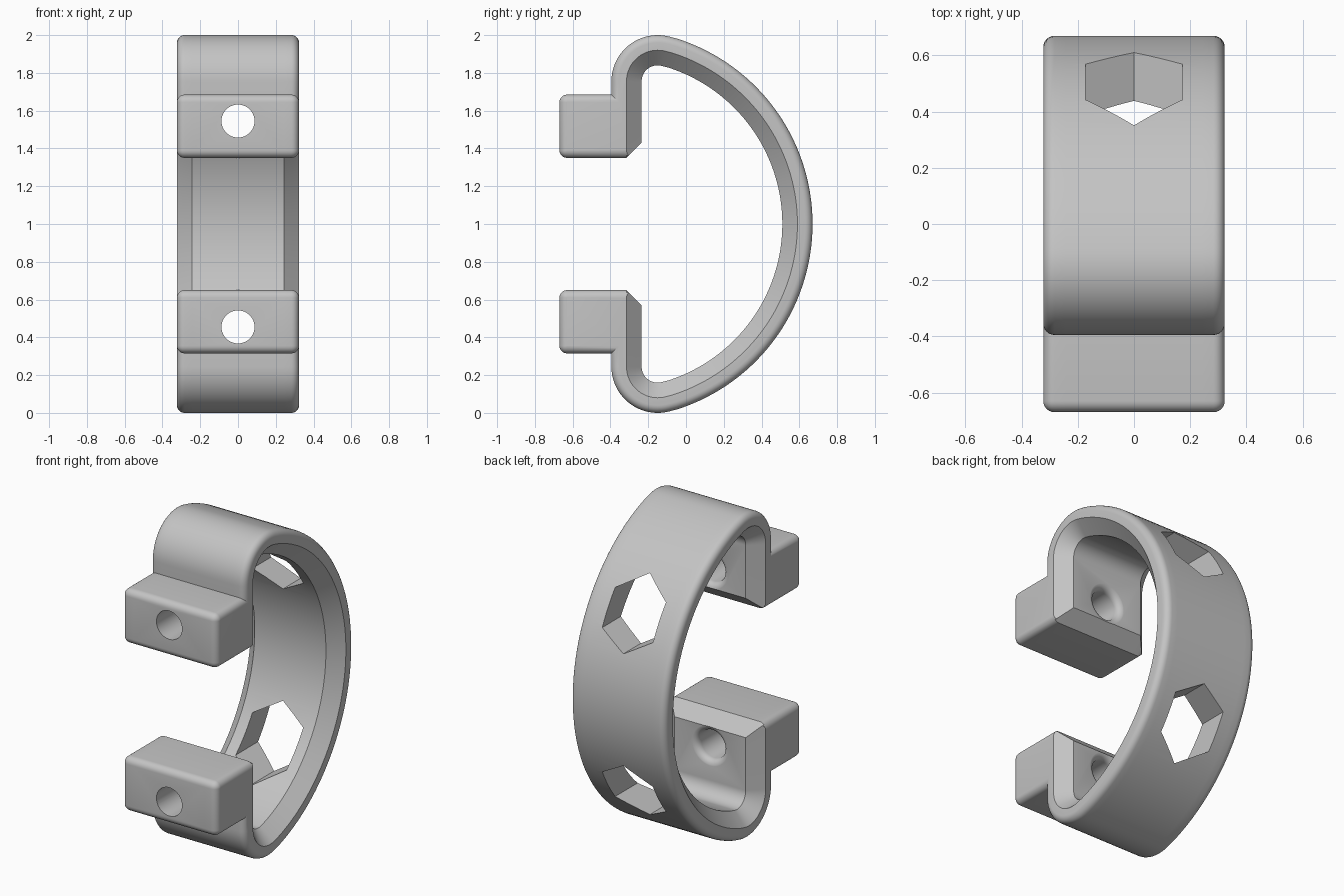
import bpy, bmesh
from math import sin, cos, pi, atan2, radians

if "Cube" in bpy.data.objects:
    bpy.data.objects.remove(bpy.data.objects["Cube"])

HALF_W = 0.323      # half the band width
FILLET = 0.04       # rounding of the outer rim
WALL = 0.16         # wall thickness in the middle
RIM = 0.08          # wall thickness left at the side faces
HOLE_Z = 1.545      # height of the upper holes
CROWN_Y, CROWN_Z, CROWN_R = -0.15, 1.755, 0.245
BACK_Y, BACK_R = -0.36, 1.03
JOIN = atan2(CROWN_Z - 1, CROWN_Y - BACK_Y)

grey = bpy.data.materials.new("Grey Plastic")
grey.use_nodes = True
colour = (0.55, 0.55, 0.55, 1)
grey.diffuse_color = colour
grey.node_tree.nodes["Principled BSDF"].inputs["Base Color"].default_value = colour


def arc(cy, cz, r, start, end, steps):
    angles = [start + (end - start) * i / steps for i in range(steps + 1)]
    return [(cy + r * cos(a), cz + r * sin(a)) for a in angles]


def band(inset):
    """Upper half of the band, offset inwards: crown arc, then back arc."""
    crown = arc(CROWN_Y, CROWN_Z, CROWN_R - inset, pi, JOIN, 20)
    return crown + arc(BACK_Y, 1, BACK_R - inset, JOIN, 0, 32)[1:]


def mirrored(half):
    return half + [(y, 2 - z) for y, z in reversed(half[:-1])]


def section(inset, wall):
    """Closed side profile, with the rim inset and the given wall thickness."""
    front = CROWN_Y - CROWN_R
    r = max(FILLET - inset, 0.001)
    outer = [(front + RIM, 1.35 + inset)]
    outer += arc(-0.63, 1.39, r, -pi / 2, -pi, 6)
    outer += arc(-0.63, 1.645, r, pi, pi / 2, 6)
    outer += [(front + inset, 1.685 - inset)] + band(inset)
    tip = max(1.35 + wall - RIM, 1.35 + inset + 0.001)
    inner = [(front + wall, tip)] + band(wall)
    return mirrored(outer) + mirrored(inner)[::-1]


def finish(bm, name):
    bmesh.ops.recalc_face_normals(bm, faces=bm.faces)
    mesh = bpy.data.meshes.new(name)
    bm.to_mesh(mesh)
    bm.free()
    mesh.materials.append(grey)
    obj = bpy.data.objects.new(name, mesh)
    bpy.context.collection.objects.link(obj)
    return obj


def loft(name, rings):
    """Skin a stack of equal-length rings of points and cap both ends."""
    bm = bmesh.new()
    rows = [[bm.verts.new(p) for p in ring] for ring in rings]
    n = len(rows[0])
    for a, b in zip(rows, rows[1:]):
        for i in range(n):
            j = (i + 1) % n
            bm.faces.new((a[i], a[j], b[j], b[i]))
    bm.faces.new(rows[0])
    bm.faces.new(rows[-1][::-1])
    return finish(bm, name)


# Clamp body: side profile lofted across the width, rounded outside, bevelled inside
layers = [(HALF_W - RIM, 0)]
for i in range(7):
    a = pi / 2 * i / 6
    layers.append((HALF_W - FILLET + FILLET * sin(a), FILLET * (1 - cos(a))))
layers = [(-x, d) for x, d in reversed(layers)] + layers
clamp = loft("clamp_band", [
    [(x, y, z) for y, z in section(d, RIM + min(HALF_W - abs(x), WALL - RIM))]
    for x, d in layers])


# Hole cutters: prisms along y, given as (y, radius) stations
def cutter(name, z, sides, stations):
    return loft(name, [[(r * sin(2 * pi * k / sides), y, z + r * cos(2 * pi * k / sides))
                        for k in range(sides)] for y, r in stations])


inner_y = CROWN_Y - CROWN_R + WALL
flare = [(inner_y - FILLET * (1 - sin(a)), 0.0875 + FILLET * (1 - cos(a)))
         for a in (radians(d) for d in range(0, 76, 15))]
bolt = [(-0.8, 0.0875)] + flare + [(inner_y + 0.001, 0.0875 + FILLET), (-0.15, 0.0875 + FILLET)]
cutters = []
for label, z in (("upper", HOLE_Z), ("lower", 2 - HOLE_Z)):
    # the flare starts a hair inside the wall so the rounded mouth is cut cleanly
    cutters.append(cutter(label + "_bolt_hole_cutter", z, 40, bolt))
    cutters.append(cutter(label + "_hex_hole_cutter", z, 6, [(0, 0.2), (0.9, 0.2)]))

bpy.ops.object.select_all(action='DESELECT')
clamp.select_set(True)
bpy.context.view_layer.objects.active = clamp
for c in cutters:
    mod = clamp.modifiers.new(c.name, 'BOOLEAN')
    mod.operation = 'DIFFERENCE'
    mod.solver = 'EXACT'
    mod.object = c
    bpy.ops.object.modifier_apply(modifier=mod.name)
    bpy.data.objects.remove(c)

bpy.ops.object.shade_smooth_by_angle(angle=radians(30))
